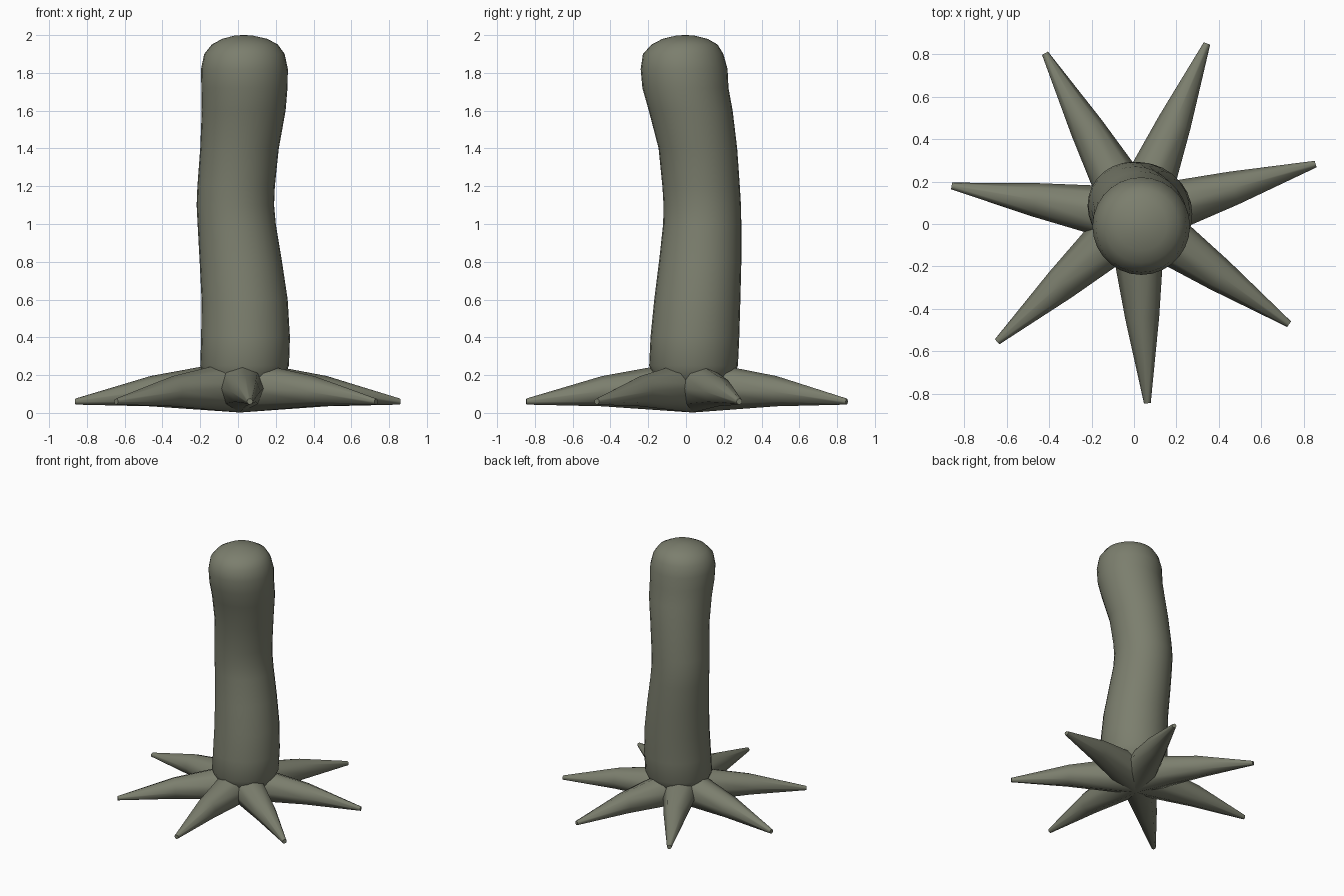
import bpy, bmesh, math
from mathutils import Vector

if "Cube" in bpy.data.objects:
    bpy.data.objects.remove(bpy.data.objects["Cube"])

mat = bpy.data.materials.new("grey green bark")
mat.diffuse_color = (0.2, 0.21, 0.155, 1)
mat.use_nodes = True
mat.node_tree.nodes["Principled BSDF"].inputs["Base Color"].default_value = mat.diffuse_color


def loft(name, rings, sides, axis=None):
    """Tube through rings of (centre, radius); rings stand upright across axis, or lie flat."""
    bm = bmesh.new()
    u = Vector((1, 0, 0)) if axis is None else Vector((-axis.y, axis.x, 0))
    v = Vector((0, 1, 0)) if axis is None else Vector((0, 0, 1))
    loops = []
    for c, r in rings:
        loops.append([bm.verts.new(Vector(c) + r * (u * math.cos(a) + v * math.sin(a)))
                      for a in (2 * math.pi * (i + 0.0) / sides for i in range(sides))])
    for a, b in zip(loops, loops[1:]):
        for i in range(sides):
            j = (i + 1) % sides
            bm.faces.new((a[i], a[j], b[j], b[i]))
    bm.faces.new(loops[0])
    bm.faces.new(loops[-1])
    bmesh.ops.recalc_face_normals(bm, faces=bm.faces)
    me = bpy.data.meshes.new(name)
    bm.to_mesh(me)
    bm.free()
    me.materials.append(mat)
    ob = bpy.data.objects.new(name, me)
    bpy.context.collection.objects.link(ob)
    bpy.ops.object.select_all(action='DESELECT')
    ob.select_set(True)
    bpy.context.view_layer.objects.active = ob
    bpy.ops.object.shade_smooth_by_angle(angle=math.radians(50))
    return ob


# Wavy trunk with a rounded top: x, y, z, radius
trunk = [(.03, .04, .12, .14), (.032, .04, .17, .2), (.035, .04, .25, .235),
         (.04, .047, .4, .235), (.035, .06, .6, .228), (.015, .075, .8, .218),
         (-.007, .086, 1.0, .207), (-.014, .086, 1.1, .205), (-.01, .08, 1.2, .205),
         (.008, .063, 1.4, .208), (.03, .025, 1.6, .222), (.034, -.003, 1.72, .228),
         (.034, -.01, 1.82, .23), (.034, -.015, 1.9, .213), (.036, -.008, 1.95, .175),
         (.036, -.005, 1.98, .12), (.03, -.005, 1.997, .05), (.03, -.005, 2.0, .01)]
loft("trunk", [((x, y, z), r) for x, y, z, r in trunk], 28)

# Seven tapering roots fanned evenly around the foot
hub = Vector((.01, .035, 0))
for k in range(7):
    a = math.radians(16.3) + k * 2 * math.pi / 7
    d = Vector((math.cos(a), math.sin(a), 0))
    rings = [(hub + d * s + Vector((0, 0, z)), r)
             for s, z, r in ((0, .142, .14), (.48, .115, .08), (.882, .06, .016))]
    loft("root_%d" % (k + 1), rings, 8, d)
